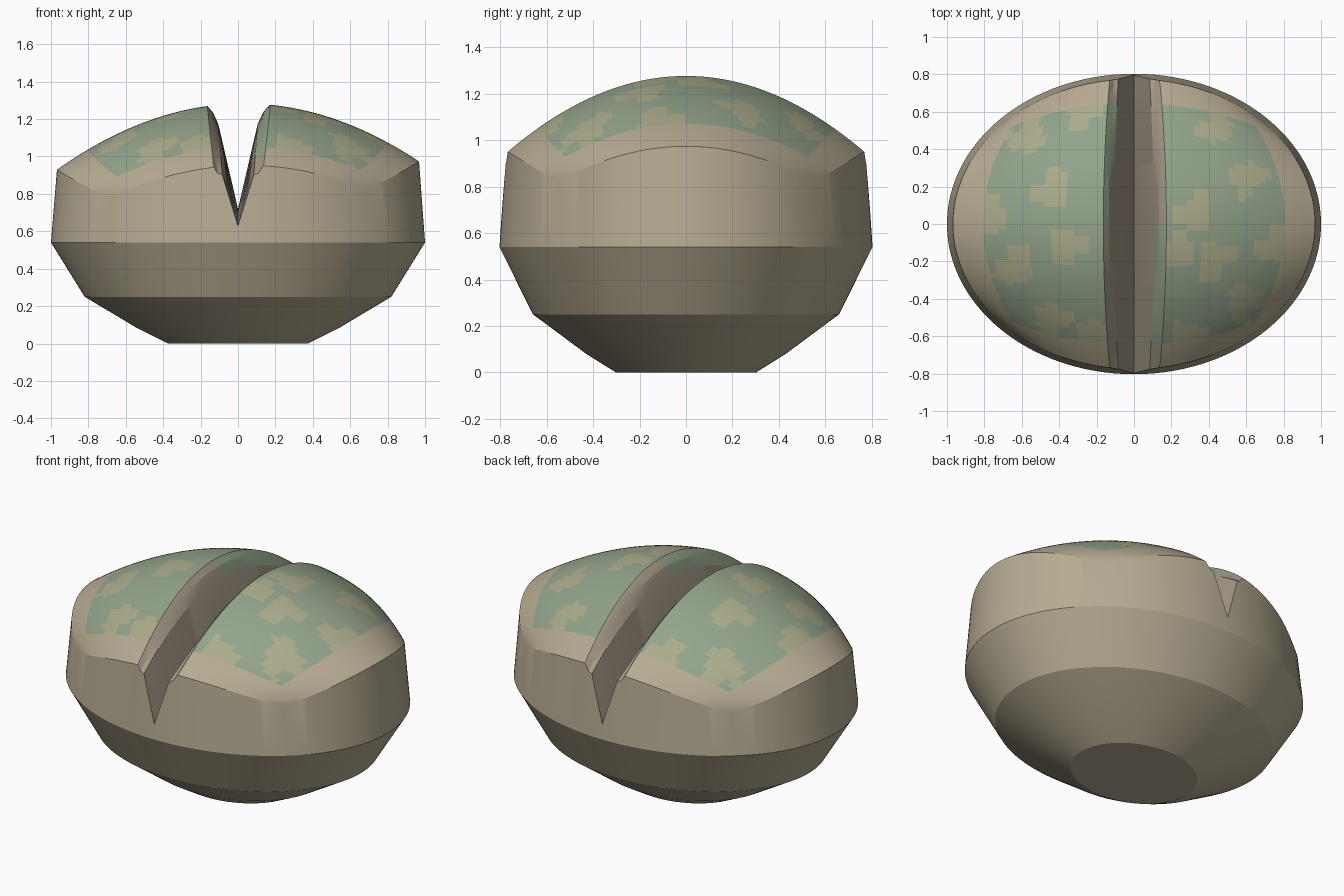
import bpy, bmesh, math

if "Cube" in bpy.data.objects:
    bpy.data.objects.remove(bpy.data.objects["Cube"])

N = 48                      # cells along each side of the dome grid
RX, RY = 0.968, 0.775       # rim half-sizes
K, H, Z0 = 0.5455, 0.608, 0.675


def make_mat(name, rgb):
    m = bpy.data.materials.new(name)
    m.diffuse_color = (*rgb, 1)
    m.use_nodes = True
    m.node_tree.nodes["Principled BSDF"].inputs["Base Color"].default_value = m.diffuse_color
    return m


MATS = [make_mat("tan_skin", (0.47, 0.41, 0.29)),
        make_mat("green_window", (0.29, 0.37, 0.26)),
        make_mat("pale_spot", (0.41, 0.41, 0.26)),
        make_mat("cleft_brown", (0.38, 0.32, 0.25))]


def fall(t):
    return 1 - K * t * t


def dome(u, v):
    # square grid squeezed into an ellipse, with a domed height
    return (RX * u * math.sqrt(1 - v * v / 2),
            RY * v * math.sqrt(1 - u * u / 2),
            Z0 + H * fall(u) * fall(v) + 0.022 * u)


SPOTS = [(-.58, .48), (-.27, .59), (-.45, .2), (-.35, -.13), (-.65, -.22),
         (-.43, -.53), (-.79, .05), (-.2, -.62), (.43, .54), (.62, .23),
         (.32, .08), (.44, -.2), (.75, -.1), (.6, -.43), (.22, -.13), (.3, -.62)]


def surface_index(u, v):
    if max(abs(u), abs(v)) > 0.833:
        return 0
    x, y, _ = dome(u, v)
    for i, (sx, sy) in enumerate(SPOTS):
        dx, dy = x - sx, y - sy
        k = 0.03 if i % 2 else -0.03
        if (abs(dx) < .1 and abs(dy - k) < .05) or (abs(dx + k) < .05 and abs(dy) < .1):
            return 2
    return 1


def to_object(bm, name):
    bmesh.ops.recalc_face_normals(bm, faces=bm.faces)
    me = bpy.data.meshes.new(name)
    bm.to_mesh(me)
    bm.free()
    for m in MATS:
        me.materials.append(m)
    ob = bpy.data.objects.new(name, me)
    bpy.context.collection.objects.link(ob)
    return ob


# Plant body: dome grid, then elliptical rings down to a flat base
bm = bmesh.new()
c = [2 * i / N - 1 for i in range(N + 1)]
grid = [[bm.verts.new(dome(u, v)) for v in c] for u in c]
for i in range(N):
    for j in range(N):
        f = bm.faces.new((grid[i][j], grid[i + 1][j], grid[i + 1][j + 1], grid[i][j + 1]))
        f.material_index = surface_index(c[i] + 1 / N, c[j] + 1 / N)
ring = ([grid[i][0] for i in range(N)] + [grid[N][j] for j in range(N)]
        + [grid[i][N] for i in range(N, 0, -1)] + [grid[0][j] for j in range(N, 0, -1)])
rim = [(v.co.x / RX, v.co.y / RY) for v in ring]
for r, z in [(1, .54), (.82, .25), (.535, .08), (.375, 0)]:
    new = [bm.verts.new((x * r, y * r * .803, z)) for x, y in rim]
    for k in range(len(ring)):
        n = (k + 1) % len(ring)
        bm.faces.new((ring[k], ring[n], new[n], new[k]))
    ring = new
bm.faces.new(ring)
body = to_object(bm, "plant_body")

# Cleft cutter: V section with rounded shoulders, swept front to back
bm = bmesh.new()
rows = []
STEPS = 44
for s in range(STEPS + 1):
    y = -0.95 + 1.9 * s / STEPS
    v = min(abs(y) / RY, 1)
    t, b, w = Z0 + H * fall(v), .72 - .09 * v * v, 1 - .2 * v * v
    half = [(.105 * w, t - .11 * fall(v)), (.135 * w, t - .045), (.165 * w, t - .012), (.23 * w, t + .03), (.3, t + .3)]
    sec = [(-x, z) for x, z in reversed(half)] + [(0, b)] + half
    rows.append([bm.verts.new((x, y, z)) for x, z in sec])
M = len(rows[0])
for s in range(STEPS):
    y = -0.95 + 1.9 * (s + .5) / STEPS
    for k in range(M):
        n = (k + 1) % M
        f = bm.faces.new((rows[s][k], rows[s][n], rows[s + 1][n], rows[s + 1][k]))
        f.material_index = 3
        if (k < 4 and 0 < y < .64) or (6 <= k < 10 and -.64 < y < 0):
            f.material_index = 1
bm.faces.new(rows[0])
bm.faces.new(rows[-1])
cutter = to_object(bm, "cleft_cutter")
cutter.hide_render = True

# Cut the cleft and smooth everything but the creases
mod = body.modifiers.new("cleft", 'BOOLEAN')
mod.operation = 'DIFFERENCE'
mod.solver = 'EXACT'
mod.object = cutter
bpy.context.view_layer.objects.active = body
body.select_set(True)
cutter.select_set(False)
bpy.ops.object.modifier_apply(modifier="cleft")
bpy.data.objects.remove(cutter, do_unlink=True)
bpy.ops.object.shade_smooth_by_angle(angle=math.radians(15))
